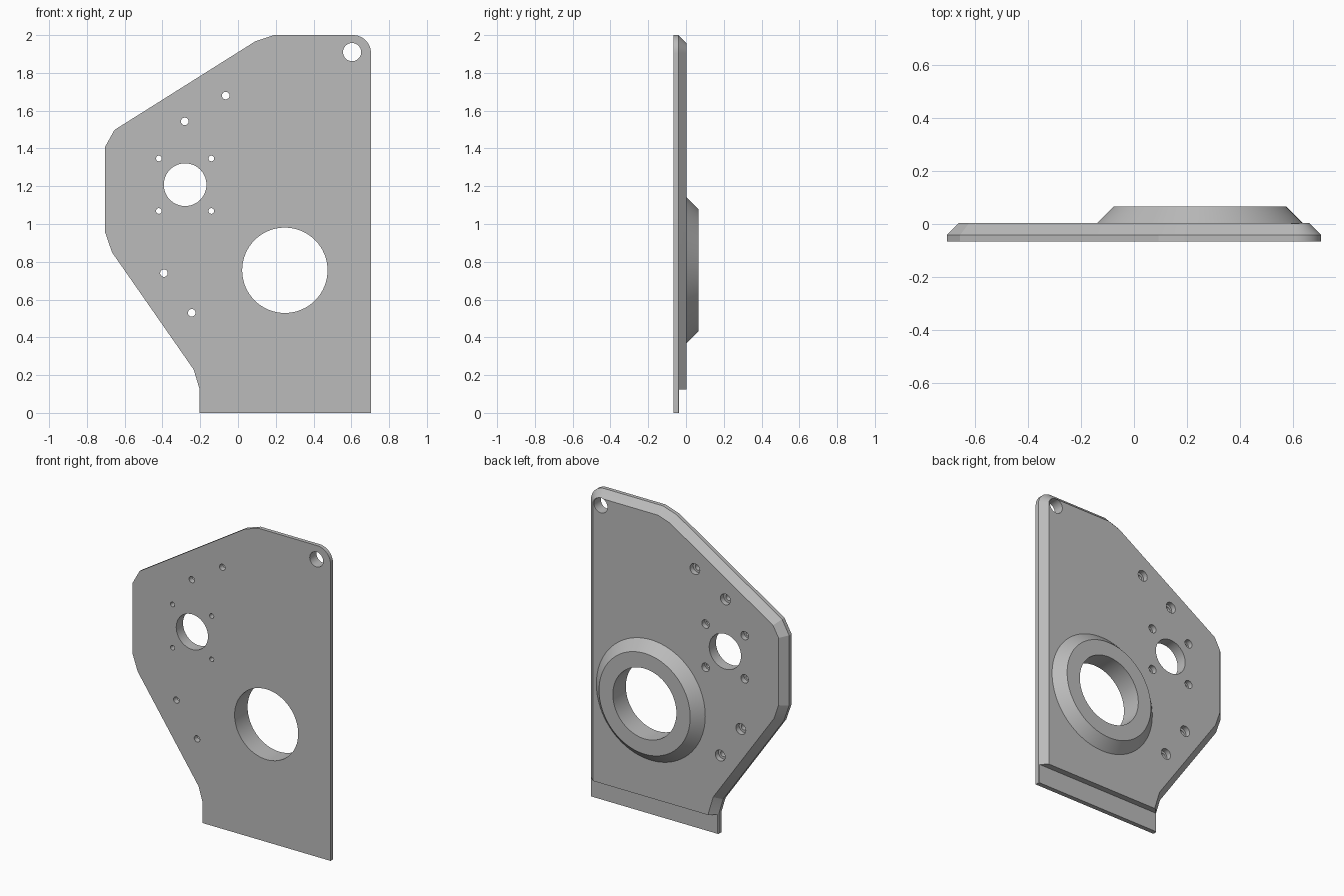
import bpy
import bmesh
import math
from mathutils import Vector

cube = bpy.data.objects.get("Cube")
if cube:
    bpy.data.objects.remove(cube, do_unlink=True)

FRONT, BACK, BOSS = -0.066, 0.003, 0.066
BEVEL = 0.044

steel = bpy.data.materials.new("plain grey metal")
steel.use_nodes = True
grey = (0.5, 0.5, 0.5, 1)
steel.diffuse_color = grey
steel.node_tree.nodes["Principled BSDF"].inputs["Base Color"].default_value = grey


def finish(name, bm):
    bmesh.ops.recalc_face_normals(bm, faces=bm.faces)
    mesh = bpy.data.meshes.new(name)
    bm.to_mesh(mesh)
    bm.free()
    mesh.materials.append(steel)
    obj = bpy.data.objects.new(name, mesh)
    bpy.context.collection.objects.link(obj)
    return obj


def loft(bm, rings):
    """Skin a stack of equal-length point rings and cap both ends."""
    loops = [[bm.verts.new(p) for p in ring] for ring in rings]
    n = len(loops[0])
    for a, b in zip(loops, loops[1:]):
        for i in range(n):
            j = (i + 1) % n
            bm.faces.new((a[i], a[j], b[j], b[i]))
    bm.faces.new(loops[0])
    bm.faces.new(loops[-1])


def turned(bm, x, z, profile, sides=64):
    """Turn a (radius, y) profile about an axis along y."""
    angles = [2 * math.pi * i / sides for i in range(sides)]
    loft(bm, [[(x + r * math.cos(a), y, z + r * math.sin(a)) for a in angles]
              for r, y in profile])


def inset(points, amount):
    """Move every edge of the outline inwards, except the bottom one."""
    n = len(points)
    lines = []
    for i in range(n):
        a, b = points[i], points[(i + 1) % n]
        d = (b - a).normalized()
        shift = 0 if a.y == 0 and b.y == 0 else amount
        lines.append((a + Vector((d.y, -d.x)) * shift, d))
    result = []
    for i in range(n):
        (p, d), (q, e) = lines[i - 1], lines[i]
        t = (q - p).cross(e) / d.cross(e)
        result.append(p + d * t)
    return result


def combine(target, tool, operation):
    mod = target.modifiers.new(operation.title(), "BOOLEAN")
    mod.operation = operation
    mod.solver = "EXACT"
    mod.object = tool
    bpy.context.view_layer.objects.active = target
    bpy.ops.object.modifier_apply(modifier=mod.name)
    bpy.data.objects.remove(tool, do_unlink=True)


# Plate outline, clockwise from the bottom, with a rounded upper corner
outline = [Vector(p) for p in (
    (-0.205, 0), (-0.205, 0.13), (-0.235, 0.23), (-0.667, 0.85),
    (-0.704, 0.957), (-0.704, 1.408), (-0.654, 1.498), (0.093, 1.968),
    (0.19, 2.0))]
for i in range(13):
    a = math.pi / 2 * (1 - i / 12)
    outline.append(Vector((0.609 + 0.095 * math.cos(a), 1.905 + 0.095 * math.sin(a))))
outline.append(Vector((0.704, 0)))

# Plate with the back edge bevelled
bm = bmesh.new()
loft(bm, [[(p.x, y, p.y) for p in ring] for ring, y in (
    (outline, FRONT), (outline, BACK - BEVEL), (inset(outline, BEVEL), BACK))])
plate = finish("mounting_plate", bm)

# Step across the bottom of the back
bm = bmesh.new()
loft(bm, [[(x, y, z) for x, z in ((-1, -0.2), (1, -0.2), (1, 0.125), (-1, 0.125))]
          for y in (-0.036, 0.2)])
combine(plate, finish("step_cutter", bm), "DIFFERENCE")

# Conical boss on the back
bm = bmesh.new()
turned(bm, 0.248, 0.755, ((0.387, -0.03), (0.387, BACK), (0.324, BOSS)), 96)
combine(plate, finish("boss", bm), "UNION")

# Plain bores, then screw holes counterbored from the back
bm = bmesh.new()
for x, z, r in ((0.248, 0.755, 0.226), (-0.28, 1.208, 0.113), (0.604, 1.91, 0.048)):
    turned(bm, x, z, ((r, -0.2), (r, 0.2)))
screws = [(-0.28 + sx * 0.139, 1.208 + sz * 0.139, 0.015, 0.027)
          for sx in (-1, 1) for sz in (-1, 1)]
screws += [(x, z, 0.02, 0.035) for x, z in (
    (-0.065, 1.68), (-0.282, 1.543), (-0.392, 0.74), (-0.245, 0.53))]
for x, z, r, head in screws:
    turned(bm, x, z, ((r, -0.2), (r, -0.03), (head, -0.03), (head, 0.2)), 32)
combine(plate, finish("hole_cutter", bm), "DIFFERENCE")

# Smooth the round surfaces and keep the edges sharp
bpy.ops.object.select_all(action="DESELECT")
plate.select_set(True)
bpy.context.view_layer.objects.active = plate
bpy.ops.object.shade_smooth_by_angle(angle=math.radians(12))
